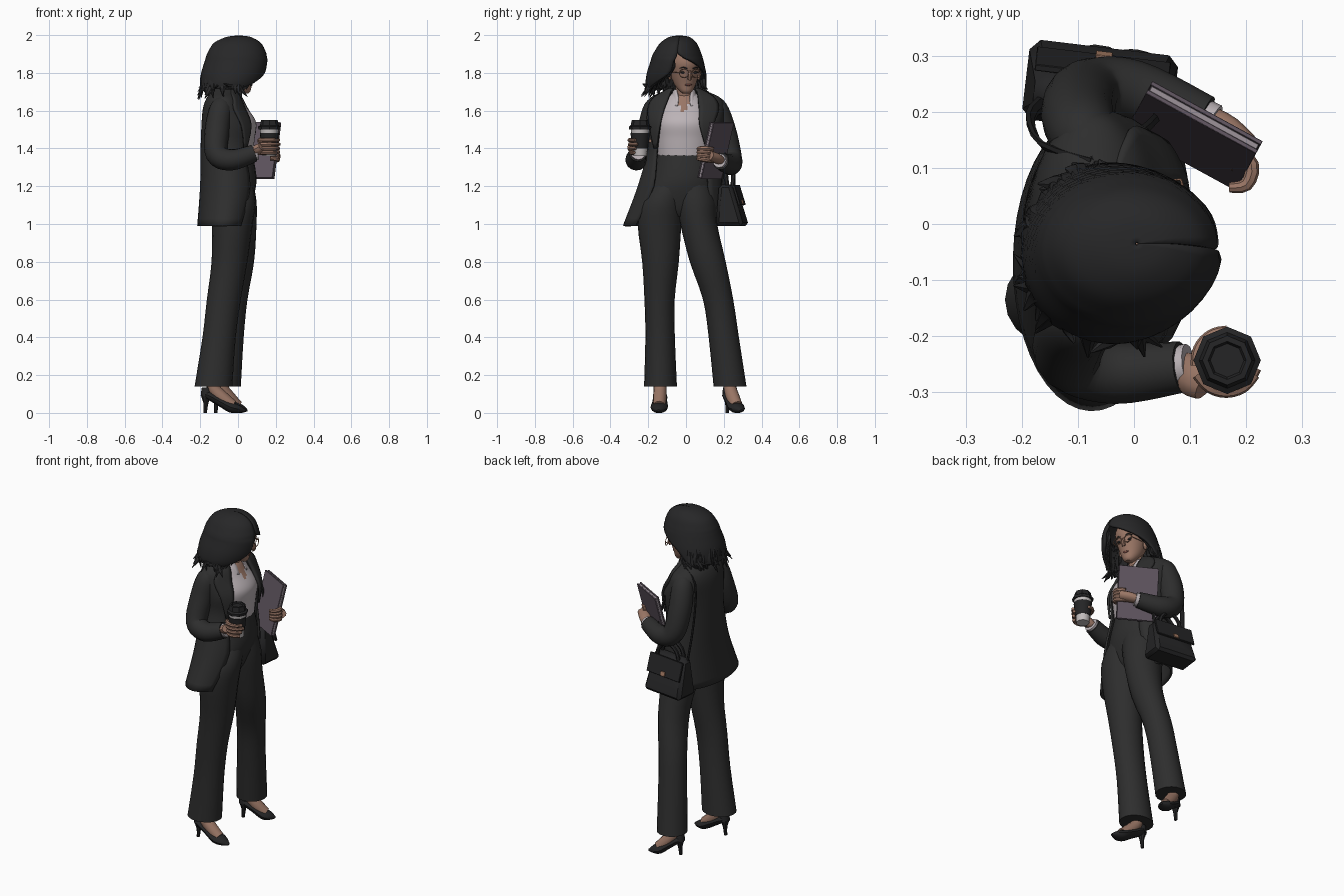
import bpy, bmesh, math, random
from mathutils import Vector, Euler, Matrix
random.seed(4)
def mat(name, r, g, b):
    m = bpy.data.materials.new(name)
    m.diffuse_color = (r, g, b, 1)
    return m
SUIT, HAIR = mat("charcoal suit", .027, .027, .027), mat("black hair", .020, .020, .021)
SKIN, SHIRT = mat("brown skin", .32, .18, .13), mat("pale shirt", .50, .45, .47)
BOOK, PAGE = mat("mauve cover", .115, .09, .115), mat("pale pages", .30, .26, .29)
METAL, CUP = mat("copper metal", .36, .19, .12), mat("white cup", .54, .51, .51)
LIP, BLACK = mat("dark lips", .2, .075, .06), mat("black leather", .018, .018, .019)

def finish(name, bm, mats, rule=None, thick=0):
    bmesh.ops.recalc_face_normals(bm, faces=bm.faces)
    for f in bm.faces if rule else ():
        f.material_index = rule(f.calc_center_median())
    me = bpy.data.meshes.new(name)
    bm.to_mesh(me)
    ob = bpy.data.objects.new(name, me)
    bpy.context.collection.objects.link(ob)
    for m in (mats if isinstance(mats, list) else [mats]):
        me.materials.append(m)
    if thick:
        s = ob.modifiers.new("thickness", 'SOLIDIFY')
        s.thickness, s.offset = thick, 0
    return ob

def spline(rows, k):
    """Smoothly resample rows of numbers, k steps per span."""
    out = []
    for i in range(len(rows) - 1):
        p = [rows[max(0, min(len(rows) - 1, i + d))] for d in (-1, 0, 1, 2)]
        for t in (s / k for s in range(k)):
            out.append([.5 * (2*b + (c-a)*t + (2*a-5*b+4*c-d)*t*t + (3*b-a-3*c+d)*t**3) for a, b, c, d in zip(*p)])
    return out + [list(rows[-1])]

def skin_rings(name, rings, closed, mats, rule=None, thick=0):
    bm = bmesh.new()
    vs = [[bm.verts.new(p) for p in r] for r in rings]
    n = len(vs[0])
    for a, b in zip(vs, vs[1:]):
        for i in range(n if closed else n - 1):
            bm.faces.new((a[i], a[(i + 1) % n], b[(i + 1) % n], b[i]))
    if closed:
        bm.faces.new(vs[0])
        bm.faces.new(vs[-1])
    return finish(name, bm, mats, rule, thick)

def loft(name, rows, mats, n=20, k=3, rule=None, thick=.012):
    """Rows are z, cx, cy, rx, ry and, for an open shell, start and end degrees."""
    rings, opened = [], len(rows[0]) == 7
    for r in (spline(rows, k) if k > 1 else rows):
        t0, t1 = r[5:7] if opened else (0, 360)
        ts = [math.radians(t0 + (t1 - t0) * i / ((n - 1) if opened else n)) for i in range(n)]
        rings.append([(r[1] + max(r[3], .001) * math.cos(t), r[2] + max(r[4], .001) * math.sin(t), r[0]) for t in ts])
    return skin_rings(name, rings, not opened, mats, rule, thick if opened else 0)

def tube(name, pts, m, n=12, k=3, flat=1.0):
    """Points are x, y, z, radius."""
    ps = spline(pts, k)
    P = [Vector(p[:3]) for p in ps]
    u, rings = None, []
    for i, c in enumerate(P):
        t = (P[min(i + 1, len(P) - 1)] - P[max(i - 1, 0)]).normalized()
        if u is None:
            u = Vector((0, 0, 1)).cross(t)
            u = u if u.length > .15 else Vector((0, 1, 0))
        u = (u - t * u.dot(t)).normalized()
        v, r = t.cross(u) * flat, max(ps[i][3], .001)
        rings.append([c + r * (u * math.cos(a) + v * math.sin(a)) for a in (2 * math.pi * j / n for j in range(n))])
    return skin_rings(name, rings, True, m)

def ball(name, loc, size, m):
    x, y, z = loc
    rows = [(z + size[2] * math.sin(a), x, y, size[0] * math.cos(a), size[1] * math.cos(a))
            for a in (math.pi * (i / 8 - .5) for i in range(9))]
    return loft(name, rows, m, n=12, k=1)

def box(name, loc, dims, m, rot=(0, 0, 0), off=(0, 0, 0), taper=(1, 1), shift=0):
    bm = bmesh.new()
    bmesh.ops.create_cube(bm, size=1)
    for v in bm.verts:
        s, d = (taper, shift) if v.co.z > 0 else ((1, 1), 0)
        p = Vector((v.co.x * dims[0] * s[0], v.co.y * dims[1] * s[1] + d, v.co.z * dims[2]))
        v.co = Vector(loc) + Euler(rot).to_matrix() @ (p + Vector(off))
    bmesh.ops.bevel(bm, geom=bm.edges[:], offset=min(dims) * .12, segments=1, affect='EDGES')
    return finish(name, bm, m)

# Trousers
loft("trouser_hips", [(1.37, -.02, -.01, .098, .138), (1.25, -.02, -.015, .118, .165), (1.17, -.025, -.03, .114, .185),
                      (1.08, -.025, -.036, .085, .18), (1.04, -.025, -.04, .06, .1)], SUIT)
loft("right_trouser_leg", [(1.22, -.022, -.075, .1, .1), (1.12, -.027, -.125, .12, .117), (1.0, -.03, -.14, .108, .116), (.8, -.045, -.135, .095, .097),
                           (.6, -.075, -.14, .09, .08), (.4, -.1, -.137, .088, .078), (.14, -.13, -.135, .1, .087)], SUIT)
loft("left_trouser_leg", [(1.22, -.02, .035, .1, .1), (1.12, -.022, .052, .12, .11), (1.0, -.01, .067, .108, .098), (.8, .0, .115, .085, .095),
                          (.6, -.03, .17, .08, .08), (.4, -.05, .2, .08, .08), (.14, -.07, .233, .085, .087)], SUIT)

# Feet and heeled shoes
for side, hx, hy, tx, ty in (("right", -.17, -.135, .035, -.145), ("left", -.115, .22, .045, .29)):
    def at(f, z, r):
        return (hx + (tx - hx) * f, hy + (ty - hy) * f, z, r)
    tube(side + "_foot", [at(.12, .2, .034), at(.2, .13, .034), at(.42, .08, .036), at(.68, .036, .033)], SKIN)
    tube(side + "_shoe", [at(-.08, .1, .02), at(.08, .092, .036), at(.35, .062, .039), at(.65, .03, .046), at(.85, .02, .034),
                          at(1.02, .012, .008)], BLACK, flat=.62)
    tube(side + "_shoe_back", [at(.0, .135, .024), at(.02, .09, .03)], BLACK, k=1)
    tube(side + "_heel", [at(0, .095, .028), at(0, .05, .013), at(-.02, 0, .009)], BLACK, n=8)

# Shirt with skin showing in the open neck
loft("shirt", [(1.33, -.02, -.01, .095, .134), (1.45, -.025, -.01, .113, .15), (1.54, -.02, -.01, .115, .155), (1.62, -.045, -.01, .09, .13),
               (1.67, -.05, -.01, .068, .09), (1.7, -.05, -.01, .045, .05)], [SHIRT, SKIN], n=48, k=8,
     rule=lambda c: int(c.x > -.03 and abs(c.y + .012) < (c.z - 1.57) * .4))
loft("shirt_collar", [(1.625, -.028, -.01, .076, .078, 26, 334), (1.67, -.042, -.01, .066, .068, 26, 334),
                      (1.71, -.042, -.01, .052, .054, 45, 315)], SHIRT, thick=.006)

# Open jacket with lapels: z, cx, cy, rx, ry, edge angle on each side
J = [(.99, -.075, -.07, .135, .258, 54, 50), (1.2, -.05, -.03, .145, .22, 42, 40), (1.4, -.055, -.01, .137, .185, 38, 50),
     (1.52, -.048, -.005, .14, .196, 24, 42), (1.61, -.068, -.003, .112, .2, 22, 34), (1.66, -.073, -.003, .09, .185, 22, 30),
     (1.69, -.07, -.005, .07, .13, 30, 36), (1.715, -.06, -.01, .06, .07, 50, 50)]
loft("jacket", [r[:6] + (360 - r[6],) for r in J], SUIT, n=32, k=4)
lap = [(r[:3] + (r[3] + .011, r[4] + .011), r[5], r[6], w) for r, w in zip(J[2:], (3, 22, 34, 32, 30, 20))]
loft("left_lapel", [g + (a - 2, a + w) for g, a, b, w in lap], SUIT, n=6)
loft("right_lapel", [g + (360 - b - w, 362 - b) for g, a, b, w in lap], SUIT, n=6)

# Sleeves and shirt cuffs
tube("right_sleeve", [(-.075, -.13, 1.64, .04), (-.09, -.165, 1.61, .06), (-.11, -.192, 1.5, .066), (-.112, -.24, 1.37, .06),
                      (-.03, -.265, 1.34, .056), (.085, -.255, 1.375, .046)], SUIT, n=16, k=5)
tube("right_cuff", [(.07, -.257, 1.37, .038), (.098, -.253, 1.379, .04)], SHIRT, k=1)
tube("left_sleeve", [(-.075, .125, 1.64, .04), (-.09, .16, 1.61, .06), (-.1, .2, 1.49, .066), (-.08, .233, 1.355, .062),
                     (.0, .235, 1.315, .057), (.125, .185, 1.333, .045)], SUIT, n=16, k=5)
tube("left_cuff", [(.11, .192, 1.33, .037), (.14, .177, 1.336, .038)], SHIRT, k=1)

# Takeaway cup
cx, cy = .166, -.243
def stack(name, prof, m, n):
    loft(name, [(z, cx, cy, r, r) for z, r in prof], m, n=n, k=1)
stack("cup", [(1.36, .036), (1.505, .05)], CUP, 16)
stack("cup_sleeve", [(1.4, .042), (1.482, .051)], BLACK, 16)
stack("cup_lid", [(1.5, .058), (1.515, .06), (1.522, .05), (1.55, .044), (1.551, .034), (1.542, .03)], BLACK, 8)

# Hands
tube("right_palm", [(.085, -.254, 1.375, .028), (.108, -.268, 1.395, .04), (.13, -.283, 1.41, .034)], SKIN, flat=.7)
tube("left_palm", [(.125, .187, 1.333, .028), (.16, .16, 1.348, .036), (.2, .12, 1.362, .036)], SKIN, flat=.75)
def wrap(z, a0, a1, rad):
    ts = [math.radians(a0 + (a1 - a0) * i / 4) for i in range(5)]
    return [(cx + rad * math.cos(t), cy + rad * math.sin(t), z, .013 - .001 * i) for i, t in enumerate(ts)]
for i in range(4):
    tube("right_finger", wrap(1.378 + i * .022, 205, 345 - abs(i - 2) * 12, .05 + i * .002), SKIN, n=8)
    tube("left_finger", [(.178, .14, 1.335 + i * .02, .013), (.21, .105, 1.34 + i * .02, .013),
                         (.2, .07, 1.345 + i * .018, .012), (.17, .065, 1.345 + i * .017, .009)], SKIN, n=8)
tube("right_thumb", wrap(1.44, 190, 90, .053), SKIN, n=8)

# Notebook held against the body
rot, mid = (-.25, 0, -.5), (.107, .157, 1.39)
box("notebook_pages", mid, (.218, .011, .299), PAGE, rot)
for s in (-1, 1):
    box("notebook_cover", mid, (.224, .008, .306), BOOK, rot, off=(0, s * .009, 0))

# Handbag, strap, handle and clasp
bag = (-.06, .245, 1.1)
box("handbag", bag, (.27, .15, .22), BLACK, (0, 0, -.12), taper=(.85, .45), shift=-.025)
box("handbag_flap", bag, (.24, .012, .11), BLACK, (.3, 0, -.12), off=(0, .05, .04))
box("handbag_clasp", bag, (.03, .008, .026), METAL, (.3, 0, -.12), off=(0, .058, .0))
for s, x in ((0, -.16), (1, .03)):
    tube("shoulder_strap", [(x, .22, 1.17, .013), (x - .025 + s * .035, .19, 1.42, .012), (x * .7 - .05 + s * .01, .14, 1.63, .012),
                            (-.075, .11, 1.695, .012)], BLACK, n=6, flat=.5)
for y in (.2, .25):
    tube("handbag_handle", [(-.13, y, 1.17, .011), (-.11, y, 1.25, .011), (-.05, y, 1.285, .011), (.01, y, 1.24, .011),
                            (.025, y - .01, 1.16, .011)], BLACK, n=6)

# Neck, head and face; the face is turned towards the notebook side
tube("neck", [(-.05, -.01, 1.62, .055), (-.03, -.01, 1.7, .046), (-.01, -.01, 1.79, .048)], SKIN)
face = [loft("head", [(1.692, .045, -.01, .018, .02), (1.705, .038, -.01, .036, .035), (1.74, .02, -.01, .062, .057), (1.8, .012, -.012, .09, .076),
                      (1.86, .012, -.015, .105, .085), (1.93, 0, -.02, .085, .07), (1.95, 0, -.02, .03, .03)], SKIN, n=24, k=4),
        tube("nose", [(.098, -.01, 1.815, .007), (.107, -.01, 1.785, .011), (.1, -.01, 1.765, .011)], SKIN, n=8),
        ball("mouth", (.079, -.01, 1.737), (.006, .019, .006), LIP)]
for s in (-1, 1):
    y = -.01 + s * .034
    ring = [(.112, y + .026 * math.cos(a), 1.797 + .023 * math.sin(a), .0022) for a in (math.pi * i / 8 for i in range(17))]
    face += [ball("eye", (.093, y, 1.803), (.006, .014, .006), BLACK), tube("glasses_rim", ring, METAL, n=5, k=1),
             tube("eyebrow", [(.107, y - s * .018, 1.823, .003), (.106, y, 1.829, .004), (.092, y + s * .018, 1.824, .002)], HAIR, n=6),
             tube("glasses_arm", [(.112, y + s * .026, 1.8, .0022), (.02, -.012 + s * .08, 1.805, .0022)], METAL, n=5, k=1),
             ball("ear", (.005, -.01 + s * .08, 1.79), (.017, .01, .028), SKIN)]
pivot = Matrix.Translation((0, -.03, 0))
for ob in face:
    ob.data.transform(pivot @ Matrix.Rotation(.3, 4, 'Z') @ pivot.inverted())

# Bobbed hair: open shell, then loose locks with flicked ends
H = [(1.991, .005, -.035, .002, .002, 0, 360), (1.984, .003, -.035, .06, .05, 0, 360), (1.955, -.003, -.04, .118, .09, 0, 360),
     (1.91, -.006, -.045, .146, .116, 0, 360), (1.885, -.008, -.047, .154, .127, 12, 358), (1.86, -.01, -.047, .16, .134, 34, 352),
     (1.8, -.024, -.05, .164, .15, 80, 346), (1.75, -.037, -.052, .156, .155, 96, 318), (1.715, -.05, -.05, .142, .15, 104, 290)]
loft("hair", H, HAIR, n=36, k=4, thick=.014)
def on(a, z, d, r):
    q, t = max(0, min(1, (1.9 - z) / .2)), math.radians(a)
    return (-.008 - .042 * q + (.15 - .01 * q + d) * math.cos(t), -.045 - .006 * q + (.118 + .032 * q + d) * math.sin(t), z, r)
def lock(*pts):
    tube("hair_lock", [on(*p) for p in pts], HAIR, n=6, flat=.6)
R = random.uniform
for i in range(64):
    a = 98 + 195 * i / 63 + R(-4, 4)
    flick = max(0, min(1, (a - 180) / 70))
    lock((a, R(1.85, 1.89), -.016, .004), (a + 3, 1.8, R(0, .008), .02), (a + R(-5, 8), 1.735, R(-.004, .012), .019),
         (a + R(-10, 14), R(1.64, 1.72) + .025 * flick, R(-.03, .03) + .02 * flick, .002))
for i in range(12):
    a, low = 298 + 50 * i / 11, 1.69 + .085 * i / 11
    lock((a, 1.9, -.012, .004), (a, 1.84, .0, .018), (a, low + .05, .004, .015), (a - 6, low, R(-.01, .02), .002))
for i in range(5):
    lock((10 + i * 15, 1.91, -.006, .004), (44 + i * 11, 1.865, -.002, .015), (82 + i * 7, 1.81, -.004, .014), (104 + i * 6, 1.72, -.006, .002))

# Smooth shading with sharp edges kept
for ob in bpy.context.scene.objects:
    ob.select_set(True)
    bpy.context.view_layer.objects.active = ob
bpy.ops.object.shade_smooth_by_angle(angle=math.radians(40))
